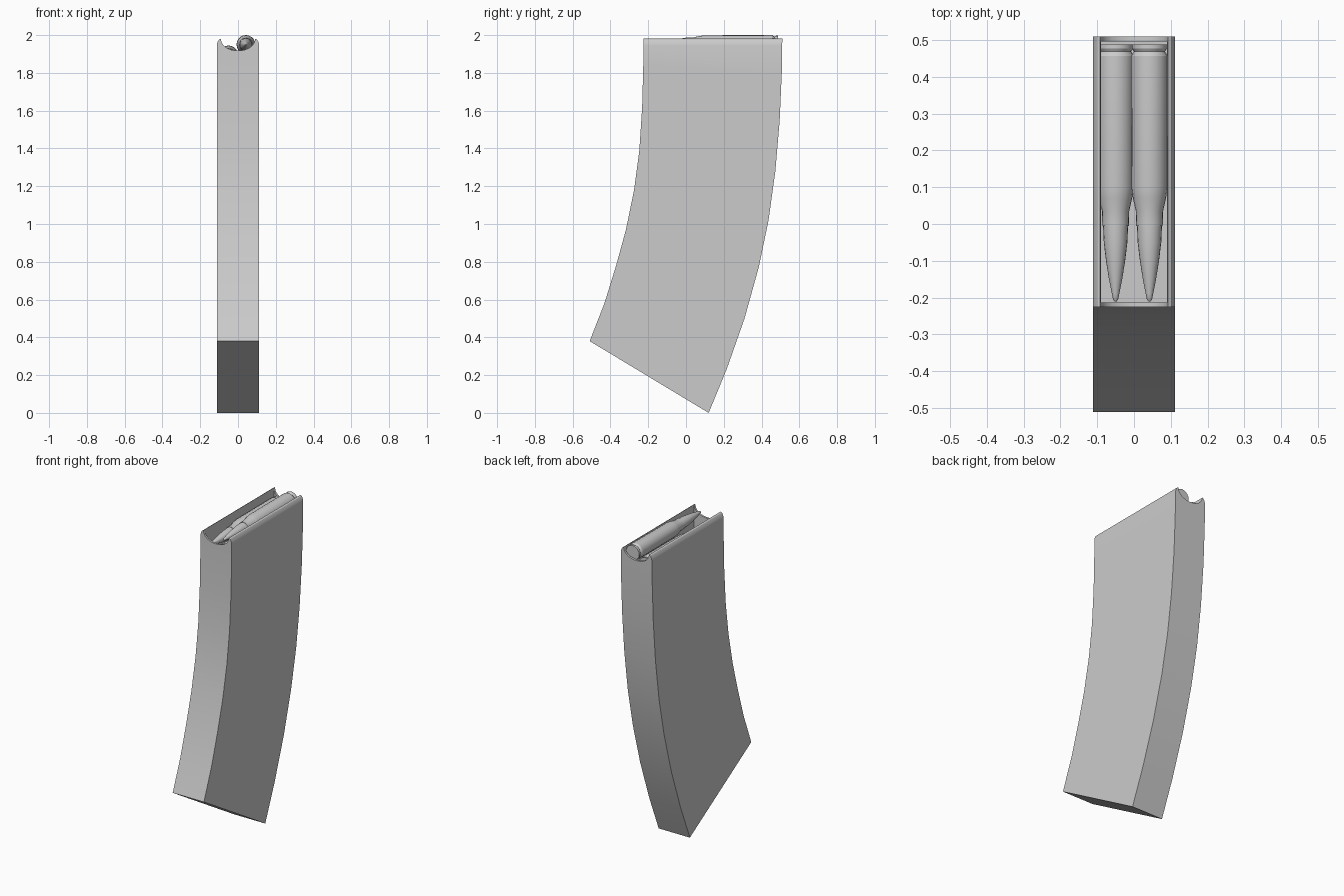
import bpy, bmesh, math
from mathutils import Vector

if "Cube" in bpy.data.objects:
    bpy.data.objects.remove(bpy.data.objects["Cube"])


def mesh_object(name, bm):
    bmesh.ops.recalc_face_normals(bm, faces=bm.faces)
    me = bpy.data.meshes.new(name)
    bm.to_mesh(me)
    bm.free()
    ob = bpy.data.objects.new(name, me)
    bpy.context.collection.objects.link(ob)
    return ob


def prism(name, points, direction):
    """Extrude a closed outline along a direction."""
    bm = bmesh.new()
    face = bm.faces.new([bm.verts.new(p) for p in points])
    res = bmesh.ops.extrude_face_region(bm, geom=[face])
    new = [v for v in res["geom"] if isinstance(v, bmesh.types.BMVert)]
    bmesh.ops.translate(bm, verts=new, vec=Vector(direction))
    return mesh_object(name, bm)


def boolean(ob, cutter, operation):
    mod = ob.modifiers.new(operation.title(), "BOOLEAN")
    mod.operation, mod.object, mod.solver = operation, cutter, "EXACT"
    bpy.context.view_layer.objects.active = ob
    bpy.ops.object.modifier_apply(modifier=mod.name)
    bpy.data.objects.remove(cutter)


def smooth(ob):
    bpy.ops.object.select_all(action="DESELECT")
    ob.select_set(True)
    bpy.context.view_layer.objects.active = ob
    bpy.ops.object.shade_smooth_by_angle(angle=math.radians(30))


# Curved casing: side outline, extruded across the width
front = [(-0.225, 1.99), (-0.226, 1.85), (-0.232, 1.62), (-0.247, 1.39), (-0.275, 1.18),
         (-0.318, 0.97), (-0.37, 0.78), (-0.432, 0.58), (-0.51, 0.38)]
back = [(0.12, 0.0), (0.215, 0.23), (0.31, 0.5), (0.385, 0.77), (0.437, 1.02),
        (0.473, 1.28), (0.496, 1.55), (0.507, 1.8), (0.51, 1.99)]
casing = prism("curved_casing", [(-0.13, y, z) for y, z in front + back], (0.26, 0, 0))

# Width profile: rounded feed lips with a scooped opening between them
half = [(0.112, -0.1), (0.112, 1.945), (0.109, 1.962), (0.101, 1.976), (0.092, 1.981),
        (0.087, 1.962), (0.077, 1.946), (0.06, 1.932), (0.035, 1.922), (0.012, 1.918)]
outline = half + [(-x, z) for x, z in reversed(half)]
boolean(casing, prism("lip_profile", [(x, -0.7, z) for x, z in outline], (0, 1.4, 0)), "INTERSECT")

# Open well at the top
well = [(-0.09, -0.213), (0.09, -0.213), (0.09, 0.496), (-0.09, 0.496)]
boolean(casing, prism("well_cutter", [(x, y, 1.82) for x, y in well], (0, 0, 0.4)), "DIFFERENCE")
smooth(casing)


def cartridge(name, x, z, sides=20):
    """Lathe around an axis along y: base, groove, case, shoulder, neck, bullet."""
    profile = [(0.488, 0.036), (0.488, 0.047), (0.476, 0.047), (0.468, 0.042), (0.456, 0.05),
               (0.1, 0.049), (0.07, 0.045), (0.035, 0.037), (-0.005, 0.036), (-0.005, 0.034),
               (-0.05, 0.032), (-0.1, 0.026), (-0.15, 0.018), (-0.19, 0.01), (-0.205, 0.007),
               (-0.21, 0.003)]
    bm = bmesh.new()
    rings = []
    for y, r in profile:
        rings.append([bm.verts.new((x + r * math.sin(2 * math.pi * i / sides), y,
                                    z + r * math.cos(2 * math.pi * i / sides)))
                      for i in range(sides)])
    for a, b in zip(rings, rings[1:]):
        for i in range(sides):
            j = (i + 1) % sides
            bm.faces.new((a[i], a[j], b[j], b[i]))
    bm.faces.new(rings[0])
    bm.faces.new(rings[-1])
    smooth(mesh_object(name, bm))


# Two staggered cartridges in the well
cartridge("upper_cartridge", 0.042, 1.95)
cartridge("lower_cartridge", -0.05, 1.895)
